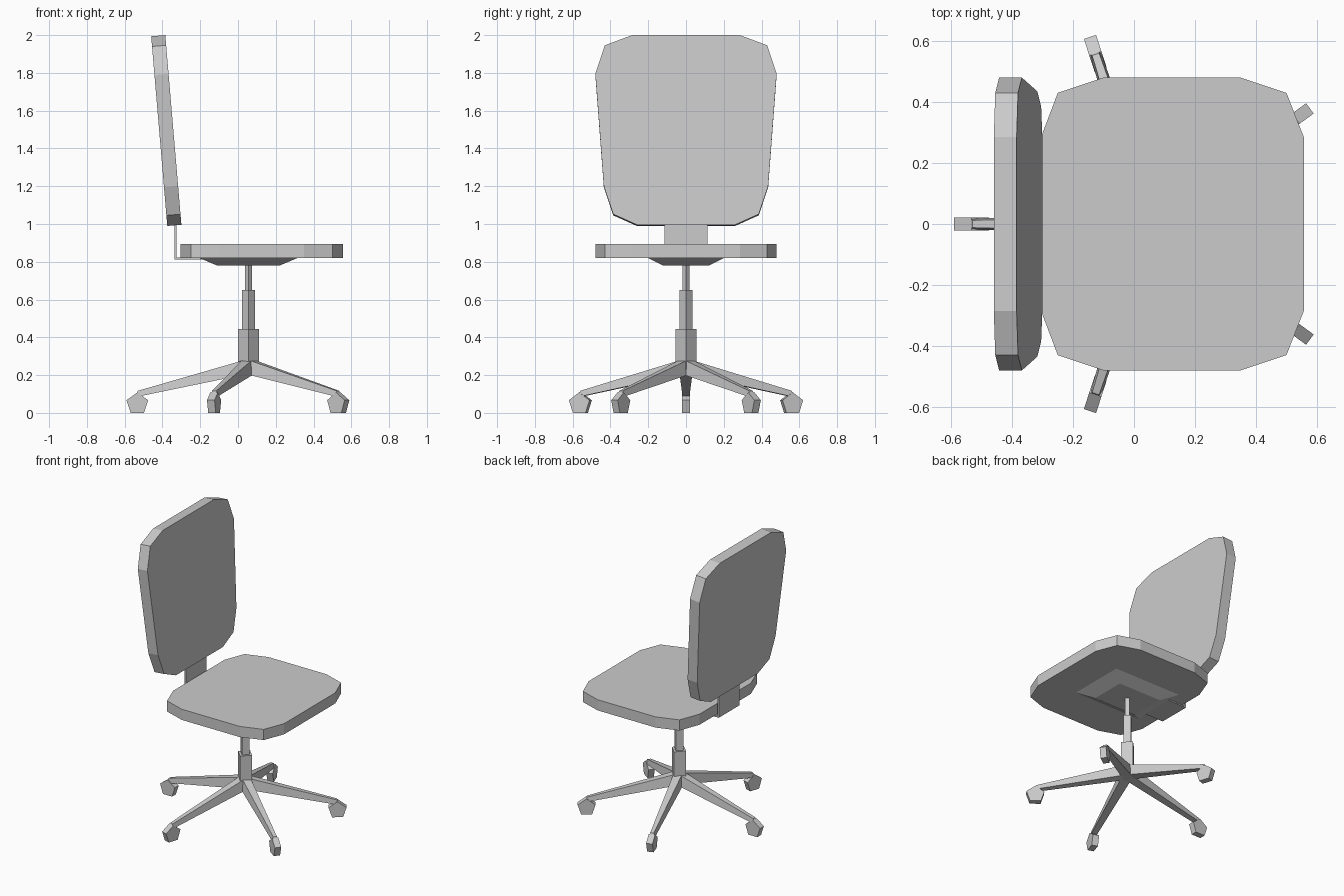
import bpy, bmesh, math
from mathutils import Matrix, Vector

if "Cube" in bpy.data.objects:
    bpy.data.objects.remove(bpy.data.objects["Cube"])

CX = 0.055  # x position of the column axis


def loft(name, rings, matrix=None):
    """Join equal-length point rings into a closed, flat-shaded solid."""
    bm = bmesh.new()
    vs = [[bm.verts.new(p) for p in ring] for ring in rings]
    n = len(rings[0])
    for a, b in zip(vs, vs[1:]):
        for i in range(n):
            j = (i + 1) % n
            bm.faces.new((a[i], a[j], b[j], b[i]))
    bm.faces.new(vs[0][::-1])
    bm.faces.new(vs[-1])
    bmesh.ops.recalc_face_normals(bm, faces=bm.faces)
    if matrix:
        bm.transform(matrix)
    me = bpy.data.meshes.new(name)
    bm.to_mesh(me)
    bm.free()
    ob = bpy.data.objects.new(name, me)
    bpy.context.collection.objects.link(ob)
    return ob


def mirrored(half):
    """Complete a half outline (u >= 0) by mirroring it across u = 0."""
    return half + [(-u, v) for u, v in reversed(half)]


def rect(x, y, z, cx=CX):
    return [(cx + sx * x, sy * y, z) for sx, sy in ((1, 1), (-1, 1), (-1, -1), (1, -1))]


# Seat cushion (half outline as y, x)
seat = mirrored([(0.285, 0.557), (0.43, 0.50), (0.48, 0.35),
                 (0.48, -0.10), (0.43, -0.25), (0.285, -0.305)])
loft("seat", [[(x, y, z) for y, x in seat] for z in (0.82, 0.895)])

# Backrest cushion, leaning back (half outline as y, z of the front face)
back = mirrored([(0.26, 0.996), (0.385, 1.052), (0.435, 1.20),
                 (0.48, 1.795), (0.43, 1.946), (0.285, 2.0)])
lean = 0.085
front = [Vector((-0.30 - lean * (z - 1.0), y, z)) for y, z in back]
thick = Vector((-1, 0, -lean)).normalized() * 0.075
loft("backrest", [front, [p + thick for p in front]])

# L-shaped bracket joining the seat and backrest
bracket = [(-0.335, 0.812), (-0.10, 0.812), (-0.10, 0.822),
           (-0.325, 0.822), (-0.325, 1.04), (-0.335, 1.04)]
loft("back_bracket", [[(x, y, z) for x, z in bracket] for y in (-0.115, 0.115)])

# Tapered mounting plate below the seat
loft("seat_mount", [rect(0.165, 0.122, 0.78), rect(0.26, 0.20, 0.82)])

# Four-sided telescopic column, corners on the axes
for name, r, z0, z1 in (("column_upper", 0.019, 0.64, 0.785),
                        ("column_middle", 0.034, 0.44, 0.65),
                        ("column_lower", 0.055, 0.20, 0.445)):
    loft(name, [[(CX + r * math.cos(k * math.pi / 2), r * math.sin(k * math.pi / 2), z)
                 for k in range(4)] for z in (z0, z1)])

# Five tapered legs, each with a five-sided caster
for i in range(5):
    turn = Matrix.Translation((CX, 0, 0)) @ Matrix.Rotation(math.pi + i * math.tau / 5, 4, 'Z')

    def section(xb, zb, wb, xt, zt, wt):
        return [(xb, -wb, zb), (xb, wb, zb), (xt, wt, zt), (xt, -wt, zt)]

    loft(f"leg_{i + 1}", [section(0, 0.207, 0.034, 0, 0.286, 0.028),
                          section(0.60, 0.083, 0.018, 0.585, 0.117, 0.012)], turn)
    r = 0.06
    loft(f"caster_{i + 1}", [[(0.588 + r * math.sin(k * math.tau / 5), y,
                               r * (0.809 + math.cos(k * math.tau / 5)))
                              for k in range(5)] for y in (-0.021, 0.021)], turn)
